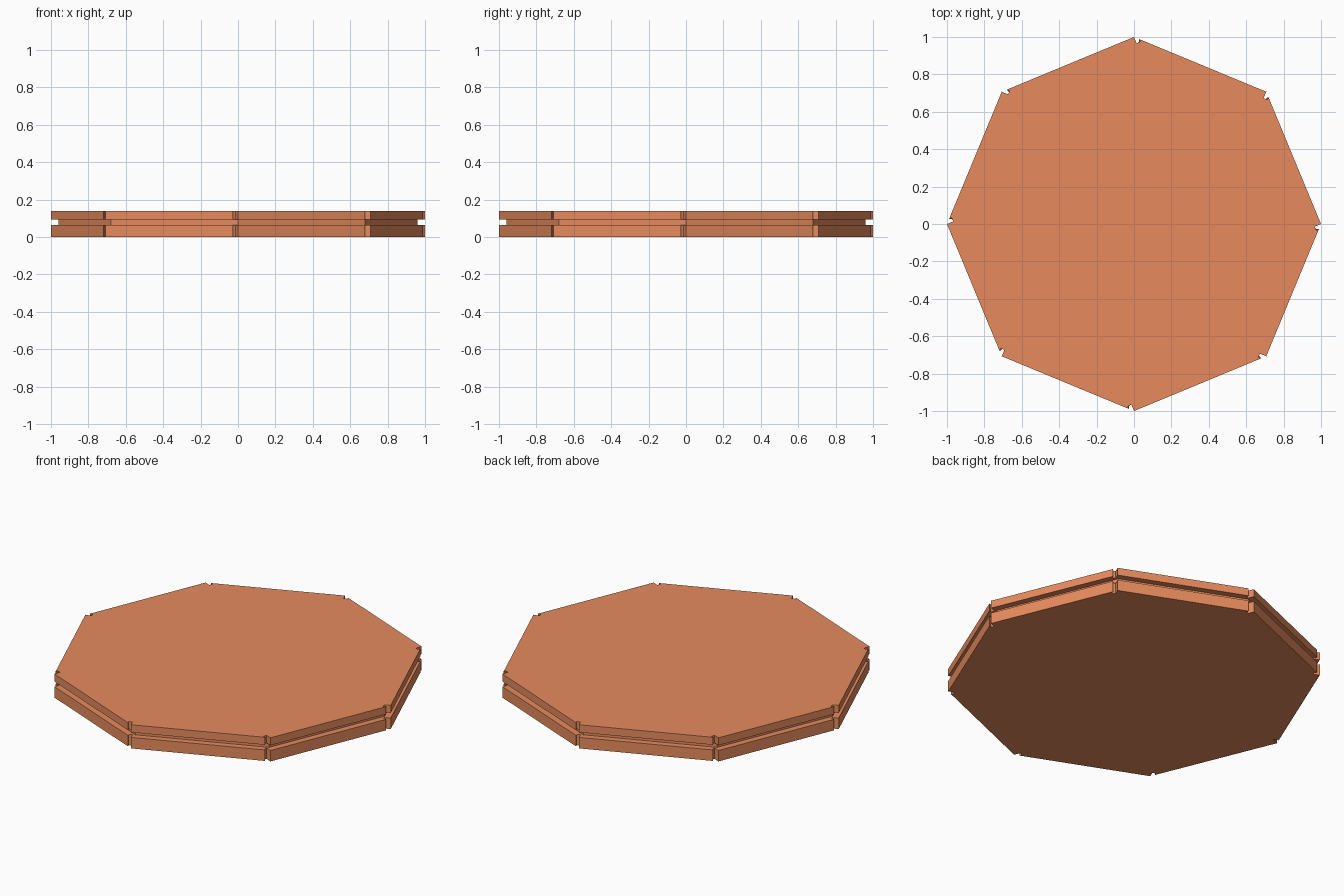
import bpy, bmesh
from math import pi, cos, sin
from mathutils import Vector

if "Cube" in bpy.data.objects:
    bpy.data.objects.remove(bpy.data.objects["Cube"])

SIDES = 8
DEPTH = 0.037      # notch and groove depth
WIDTH = 0.021      # notch width
CORE = 0.96        # corner radius at the groove floor


def corner(i):
    a = -2 * pi * i / SIDES          # clockwise from above
    return Vector((cos(a), sin(a)))


# Plate outline with a square notch past each corner, and matching groove outline
plate, core = [], []
for i in range(SIDES):
    v = corner(i)
    d = (v - corner(i - 1)).normalized()
    e = (corner(i + 1) - v).normalized()
    n = Vector((d.y, -d.x))          # inward normal of the previous edge
    plate += [v, v + n * DEPTH, v + n * DEPTH + d * WIDTH, v + (d + n) * WIDTH]
    core += [v * CORE + e * t for t in (0, 0.012, 0.024, 0.036)]

# Stack the outlines: lower plate, groove, upper plate
layers = [(plate, 0.0), (plate, 0.065), (core, 0.065),
          (core, 0.095), (plate, 0.095), (plate, 0.14)]
bm = bmesh.new()
rings = [[bm.verts.new((p.x, p.y, z)) for p in outline] for outline, z in layers]
count = len(plate)
for low, high in zip(rings, rings[1:]):
    for k in range(count):
        m = (k + 1) % count
        bm.faces.new((low[k], low[m], high[m], high[k]))
bm.faces.new(rings[0])
bm.faces.new(rings[-1])
bmesh.ops.recalc_face_normals(bm, faces=bm.faces)

mesh = bpy.data.meshes.new("octagonal_plate")
bm.to_mesh(mesh)
bm.free()
obj = bpy.data.objects.new("octagonal_plate", mesh)
bpy.context.collection.objects.link(obj)

# Terracotta colour
mat = bpy.data.materials.new("terracotta")
mat.diffuse_color = (0.8, 0.26, 0.11, 1)
mat.use_nodes = True
mat.node_tree.nodes["Principled BSDF"].inputs["Base Color"].default_value = mat.diffuse_color
mesh.materials.append(mat)
